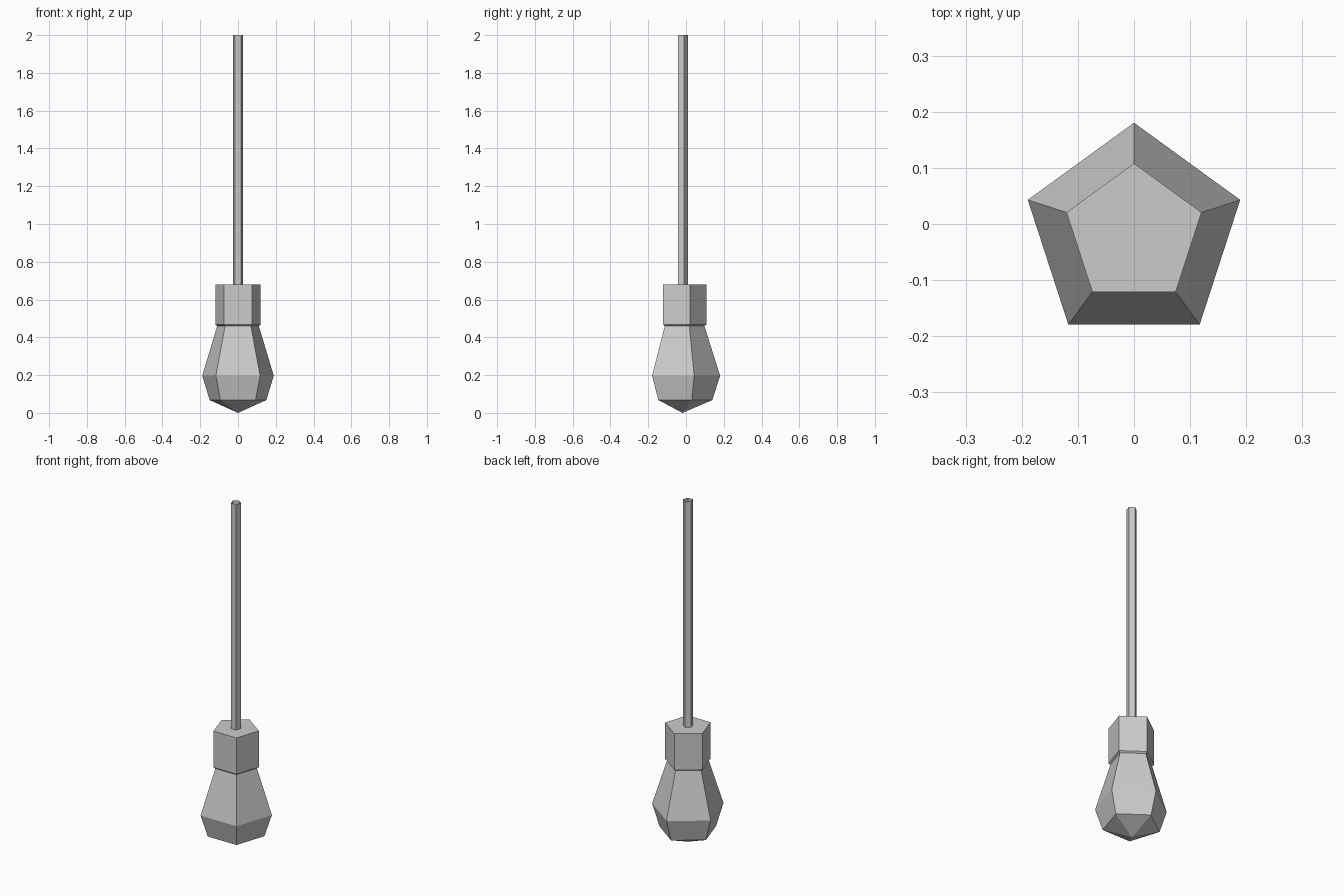
import bpy, bmesh
from math import cos, sin, pi

if "Cube" in bpy.data.objects:
    bpy.data.objects.remove(bpy.data.objects["Cube"])

SIDES = 5
CENTRE_Y = -0.0185  # pentagon axis, so the bounding box is centred on y = 0


def lathe(name, profile, cap_top=False):
    """Five-sided flat-shaded loft through (radius, z) rings; radius 0 is a tip."""
    bm = bmesh.new()
    rings = []
    for r, z in profile:
        count = SIDES if r > 0 else 1
        rings.append([bm.verts.new((r * cos(pi / 2 + 2 * pi * i / SIDES),
                                    CENTRE_Y + r * sin(pi / 2 + 2 * pi * i / SIDES), z))
                      for i in range(count)])
    for low, high in zip(rings, rings[1:]):
        for i in range(SIDES):
            j = (i + 1) % SIDES
            if len(low) == 1:
                bm.faces.new((low[0], high[j], high[i]))
            else:
                bm.faces.new((low[i], low[j], high[j], high[i]))
    if cap_top:
        bm.faces.new(rings[-1])
    mesh = bpy.data.meshes.new(name)
    bm.to_mesh(mesh)
    bm.free()
    obj = bpy.data.objects.new(name, mesh)
    bpy.context.collection.objects.link(obj)
    return obj


# Glass bulb, pointed at the bottom
lathe("bulb", [(0, 0), (0.158, 0.068), (0.199, 0.197), (0.116, 0.46)])

# Socket with a small lip above the bulb
lathe("socket", [(0.116, 0.46), (0.1265, 0.468), (0.1265, 0.68)], cap_top=True)

# Hanging cord, an open tube
lathe("cord", [(0.028, 0.68), (0.028, 2.0)])
